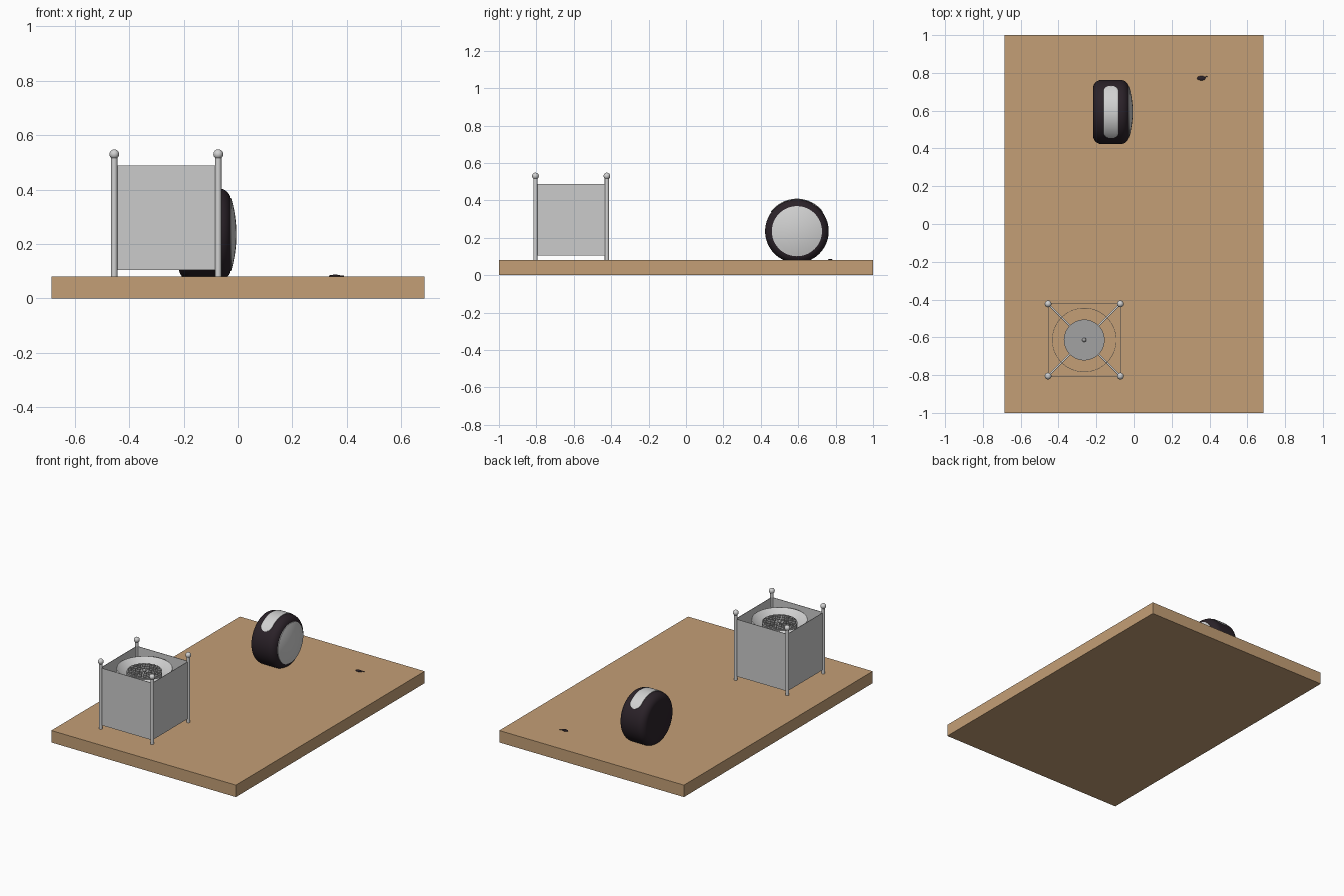
import bpy, bmesh, math
from mathutils import Vector, Matrix

if "Cube" in bpy.data.objects:
    bpy.data.objects.remove(bpy.data.objects["Cube"])


def material(name, rgb):
    m = bpy.data.materials.new(name)
    m.diffuse_color = (*rgb, 1)
    m.use_nodes = True
    m.node_tree.nodes["Principled BSDF"].inputs["Base Color"].default_value = m.diffuse_color
    return m


WOOD = material("wood", (0.55, 0.345, 0.18))
LIGHT = material("light_grey", (0.64, 0.64, 0.64))
PANEL = material("panel_grey", (0.60, 0.60, 0.60))
STEEL = material("mid_grey", (0.36, 0.36, 0.36))
DARK = material("dark_plum", (0.024, 0.016, 0.022))


def finish(name, bm, mat, smooth=True):
    bmesh.ops.recalc_face_normals(bm, faces=bm.faces)
    me = bpy.data.meshes.new(name)
    bm.to_mesh(me)
    bm.free()
    ob = bpy.data.objects.new(name, me)
    bpy.context.collection.objects.link(ob)
    me.materials.append(mat)
    if smooth:
        bpy.ops.object.select_all(action='DESELECT')
        bpy.context.view_layer.objects.active = ob
        ob.select_set(True)
        bpy.ops.object.shade_smooth_by_angle(angle=math.radians(40))
    return ob


def box(name, lo, hi, mat):
    lo, hi = Vector(lo), Vector(hi)
    bm = bmesh.new()
    size = Matrix.Diagonal((*(hi - lo), 1))
    bmesh.ops.create_cube(bm, size=1, matrix=Matrix.Translation((lo + hi) / 2) @ size)
    return finish(name, bm, mat, False)


def add_rod(bm, a, b, r, seg=16):
    a, b = Vector(a), Vector(b)
    rot = (b - a).to_track_quat('Z', 'Y').to_matrix().to_4x4()
    bmesh.ops.create_cone(bm, cap_ends=True, segments=seg, radius1=r, radius2=r,
                          depth=(b - a).length,
                          matrix=Matrix.Translation((a + b) / 2) @ rot)


def add_ball(bm, c, r, scale=(1, 1, 1)):
    bmesh.ops.create_uvsphere(bm, u_segments=20, v_segments=12, radius=r,
                              matrix=Matrix.Translation(c) @ Matrix.Diagonal((*scale, 1)))


def lathe_x(name, profile, centre, mat, seg=64):
    """Spin (x, radius) points around a line along x."""
    bm = bmesh.new()
    verts = [bm.verts.new((x, 0, r)) for x, r in profile]
    edges = [bm.edges.new(p) for p in zip(verts, verts[1:])]
    bmesh.ops.spin(bm, geom=verts + edges, cent=(0, 0, 0), axis=(1, 0, 0),
                   angle=2 * math.pi, steps=seg)
    bmesh.ops.remove_doubles(bm, verts=bm.verts, dist=1e-5)
    bmesh.ops.translate(bm, verts=bm.verts, vec=centre)
    return finish(name, bm, mat)


# Wooden base board
box("base_board", (-0.685, -1, 0), (0.685, 1, 0.08), WOOD)

# Square enclosure: corner posts with ball finials and thin panels
CX, CY, H = -0.264, -0.614, 0.191
for i, (sx, sy) in enumerate([(-1, -1), (1, -1), (1, 1), (-1, 1)]):
    x, y = CX + sx * H, CY + sy * H
    bm = bmesh.new()
    add_rod(bm, (x, y, 0.08), (x, y, 0.525), 0.0115, 20)
    add_ball(bm, (x, y, 0.53), 0.018)
    finish(f"corner_post_{i + 1}", bm, LIGHT)
T = 0.0015
for s, side in ((-1, "front"), (1, "back")):
    box(f"{side}_panel", (CX - H, CY + s * H - T, 0.105),
        (CX + H, CY + s * H + T, 0.488), PANEL)
for s, side in ((-1, "left"), (1, "right")):
    box(f"{side}_panel", (CX + s * H - T, CY - H, 0.105),
        (CX + s * H + T, CY + H, 0.488), PANEL)

# Crossed support rods between opposite posts
bm = bmesh.new()
for s in (-1, 1):
    add_rod(bm, (CX - H, CY - s * H, 0.115), (CX + H, CY + s * H, 0.115), 0.005, 12)
finish("support_rods", bm, LIGHT)

# Thin open drum wall
bm = bmesh.new()
bmesh.ops.create_cone(bm, cap_ends=False, segments=64, radius1=0.17, radius2=0.17,
                      depth=0.345, matrix=Matrix.Translation((CX, CY, 0.2925)))
drum = finish("drum_wall", bm, LIGHT)
drum.modifiers.new("thickness", 'SOLIDIFY').thickness = 0.002

# Inner core with rings of small studs and a centre knob
bm = bmesh.new()
add_rod(bm, (CX, CY, 0.12), (CX, CY, 0.445), 0.108, 48)
finish("inner_core", bm, STEEL)
bm = bmesh.new()
for ring, count in ((0.038, 8), (0.064, 14), (0.090, 20)):
    for k in range(count):
        a = 2 * math.pi * k / count
        x, y = CX + ring * math.cos(a), CY + ring * math.sin(a)
        add_rod(bm, (x, y, 0.44), (x, y, 0.452), 0.0105, 14)
finish("core_studs", bm, STEEL)
bm = bmesh.new()
add_ball(bm, (CX, CY, 0.45), 0.011)
finish("centre_knob", bm, STEEL)

# Rounded wheel, lying against the board
W = Vector((-0.1225, 0.593, 0.235))
HW, R, C = 0.0955, 0.17, 0.046
arc = [(HW - C + C * math.sin(t), R - C + C * math.cos(t))
       for t in (math.pi / 2 * i / 8 for i in range(9))]
profile = [(-HW, 0)] + [(-x, r) for x, r in reversed(arc)] + arc + [(HW, 0)]
lathe_x("wheel_body", profile, W, DARK)

# Domed side cap
dome = [(HW - 0.003, 0.134), (HW + 0.003, 0.134)]
dome += [(HW + 0.003 + 0.019 * (1 - (r / 0.134) ** 2), r)
         for r in (0.134 * (1 - i / 10) for i in range(1, 11))]
lathe_x("wheel_cap", dome, W, LIGHT)

# Curved light strip with rounded ends over the top of the wheel
bm = bmesh.new()
half, span, N = 0.039, math.radians(53), 48
rows = []
for i in range(N + 1):
    a = span * math.sin(math.pi * (i / N - 0.5))
    over = max(0, abs(a) * R - (span * R - half)) / half
    w = half * math.sqrt(max(0.002, 1 - over ** 2))
    rows.append([bm.verts.new((W.x + w * (j / 4 - 1),
                               W.y + (R + 0.002) * math.sin(a),
                               W.z + (R + 0.002) * math.cos(a))) for j in range(9)])
for p, q in zip(rows, rows[1:]):
    for j in range(8):
        bm.faces.new((p[j], p[j + 1], q[j + 1], q[j]))
strip = finish("wheel_strip", bm, LIGHT)
mod = strip.modifiers.new("thickness", 'SOLIDIFY')
mod.thickness, mod.offset = 0.004, 0

# Tiny dark pebble with a small stub beside the wheel
bm = bmesh.new()
add_ball(bm, (0.357, 0.772, 0.082), 0.012, (1.9, 1, 0.45))
add_rod(bm, (0.37, 0.776, 0.083), (0.39, 0.782, 0.082), 0.002, 8)
finish("small_pebble", bm, DARK)
